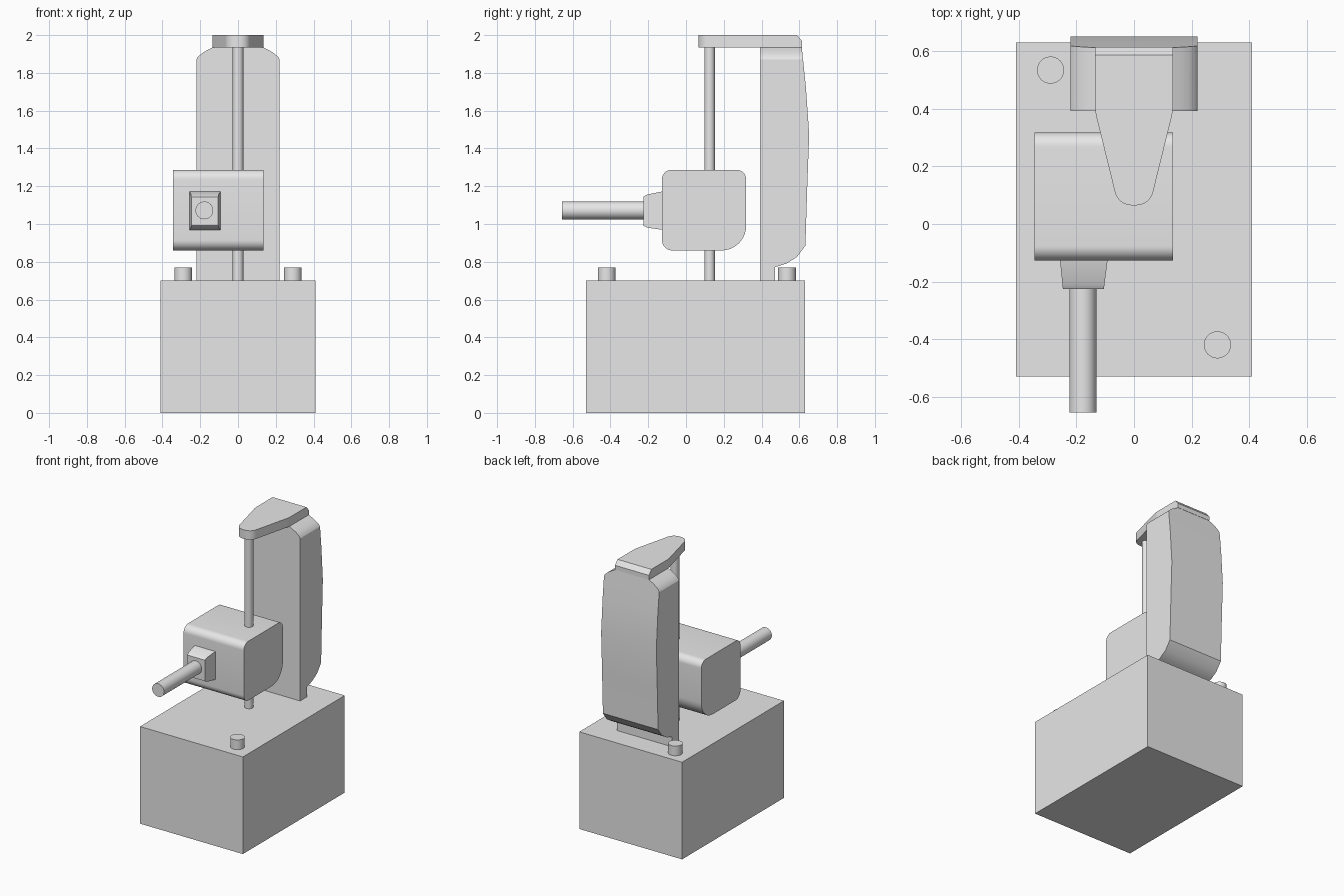
import bpy, bmesh, math
from mathutils import Vector

cube = bpy.data.objects.get("Cube")
if cube:
    bpy.data.objects.remove(cube, do_unlink=True)

grey = bpy.data.materials.new("light grey")
grey.use_nodes = True
grey.diffuse_color = (0.8, 0.8, 0.8, 1)
grey.node_tree.nodes["Principled BSDF"].inputs["Base Color"].default_value = (0.8, 0.8, 0.8, 1)


def rounded(corners, steps=10):
    """Profile from (u, v, radius) corners, each rounded by its radius."""
    out = []
    for i, (u, v, r) in enumerate(corners):
        p = Vector((u, v))
        a = (Vector(corners[i - 1][:2]) - p).normalized()
        b = (Vector(corners[(i + 1) % len(corners)][:2]) - p).normalized()
        if r == 0:
            out.append(p)
            continue
        half = a.angle(b) / 2
        centre = p + (a + b).normalized() * r / math.sin(half)
        start = p + a * r / math.tan(half) - centre
        end = p + b * r / math.tan(half) - centre
        sweep = start.angle_signed(end)
        for k in range(steps + 1):
            t = -sweep * k / steps
            c, s = math.cos(t), math.sin(t)
            out.append(centre + Vector((start.x * c - start.y * s, start.x * s + start.y * c)))
    return out


def prism(name, axis, profile, low, high, cuts=()):
    """Extrude a profile along an axis, then trim it by (point, outward normal) planes."""
    place = {"x": lambda u, v, d: (d, u, v), "z": lambda u, v, d: (u, v, d)}[axis]
    bm = bmesh.new()
    face = bm.faces.new([bm.verts.new(place(p[0], p[1], low)) for p in profile])
    ext = bmesh.ops.extrude_face_region(bm, geom=[face])
    verts = [g for g in ext["geom"] if isinstance(g, bmesh.types.BMVert)]
    shift = Vector(place(0, 0, high)) - Vector(place(0, 0, low))
    bmesh.ops.translate(bm, verts=verts, vec=shift)
    for point, normal in cuts:
        geom = bm.verts[:] + bm.edges[:] + bm.faces[:]
        cut = bmesh.ops.bisect_plane(bm, geom=geom, plane_co=point, plane_no=normal, clear_outer=True)
        edges = [g for g in cut["geom_cut"] if isinstance(g, bmesh.types.BMEdge)]
        bmesh.ops.holes_fill(bm, edges=edges)
    bmesh.ops.recalc_face_normals(bm, faces=bm.faces[:])
    mesh = bpy.data.meshes.new(name)
    bm.to_mesh(mesh)
    bm.free()
    obj = bpy.data.objects.new(name, mesh)
    bpy.context.collection.objects.link(obj)
    finish(obj)


def finish(obj):
    obj.data.materials.append(grey)
    bpy.ops.object.select_all(action="DESELECT")
    obj.select_set(True)
    bpy.context.view_layer.objects.active = obj
    bpy.ops.object.shade_smooth_by_angle(angle=math.radians(25))


def rod(name, start, end, radius):
    a, b = Vector(start), Vector(end)
    bpy.ops.mesh.primitive_cylinder_add(vertices=40, radius=radius, depth=(b - a).length, location=(a + b) / 2)
    obj = bpy.context.object
    obj.rotation_euler = (b - a).to_track_quat("Z", "Y").to_euler()
    obj.name = name
    finish(obj)


# Base block with its two pegs
prism("base", "z", [(-0.41, -0.53), (0.41, -0.53), (0.41, 0.63), (-0.41, 0.63)], 0, 0.70)
rod("rear_peg", (-0.29, 0.535, 0.69), (-0.29, 0.535, 0.77), 0.047)
rod("front_peg", (0.29, -0.42, 0.69), (0.29, -0.42, 0.77), 0.047)

# Column with a bowed back and rounded shoulders
shoulder = [(0.22, 1.87), (0.212, 1.885), (0.19, 1.904), (0.162, 1.921), (0.135, 1.935)]
cuts = []
for (x0, z0), (x1, z1) in zip(shoulder, shoulder[1:]):
    for side in (1, -1):
        cuts.append(((side * x0, 0, z0), (side * (z1 - z0), 0, x0 - x1)))
column = [(0.393, 0.70), (0.472, 0.70), (0.472, 0.772), (0.53, 0.79), (0.587, 0.825), (0.632, 0.885),
          (0.642, 1.2), (0.652, 1.475), (0.635, 1.72), (0.613, 1.935), (0.393, 1.935)]
prism("column", "x", column, -0.22, 0.22, cuts)

# Top arm: tapered plan with a rounded nose and a bevelled back edge
arm = rounded([(-0.135, 0.615, 0), (-0.135, 0.39, 0.15), (-0.055, 0.065, 0.06),
               (0.055, 0.065, 0.06), (0.135, 0.39, 0.15), (0.135, 0.615, 0)])
prism("top_arm", "z", arm, 1.935, 2.0, [((0, 0.587, 2.0), (0, 0.035, 0.03))])

# Vertical guide rod
rod("guide_rod", (0, 0.125, 0.69), (0, 0.125, 1.95), 0.028)

# Sliding carriage
carriage = rounded([(-0.127, 0.86, 0.055), (0.318, 0.86, 0.13), (0.318, 1.287, 0.05), (-0.127, 1.287, 0.05)])
prism("carriage", "x", carriage, -0.345, 0.135)

# Tapered socket and handle
socket = [(-0.11, 0.967), (-0.11, 1.175), (-0.206, 1.156), (-0.226, 1.143), (-0.226, 0.992), (-0.206, 0.981)]
prism("handle_socket", "x", socket, -0.27, -0.08,
      [((-0.257, -0.127, 0), (-1, -0.10, 0)), ((-0.092, -0.127, 0), (1, -0.13, 0))])
rod("handle", (-0.178, -0.2, 1.072), (-0.178, -0.656, 1.072), 0.047)
